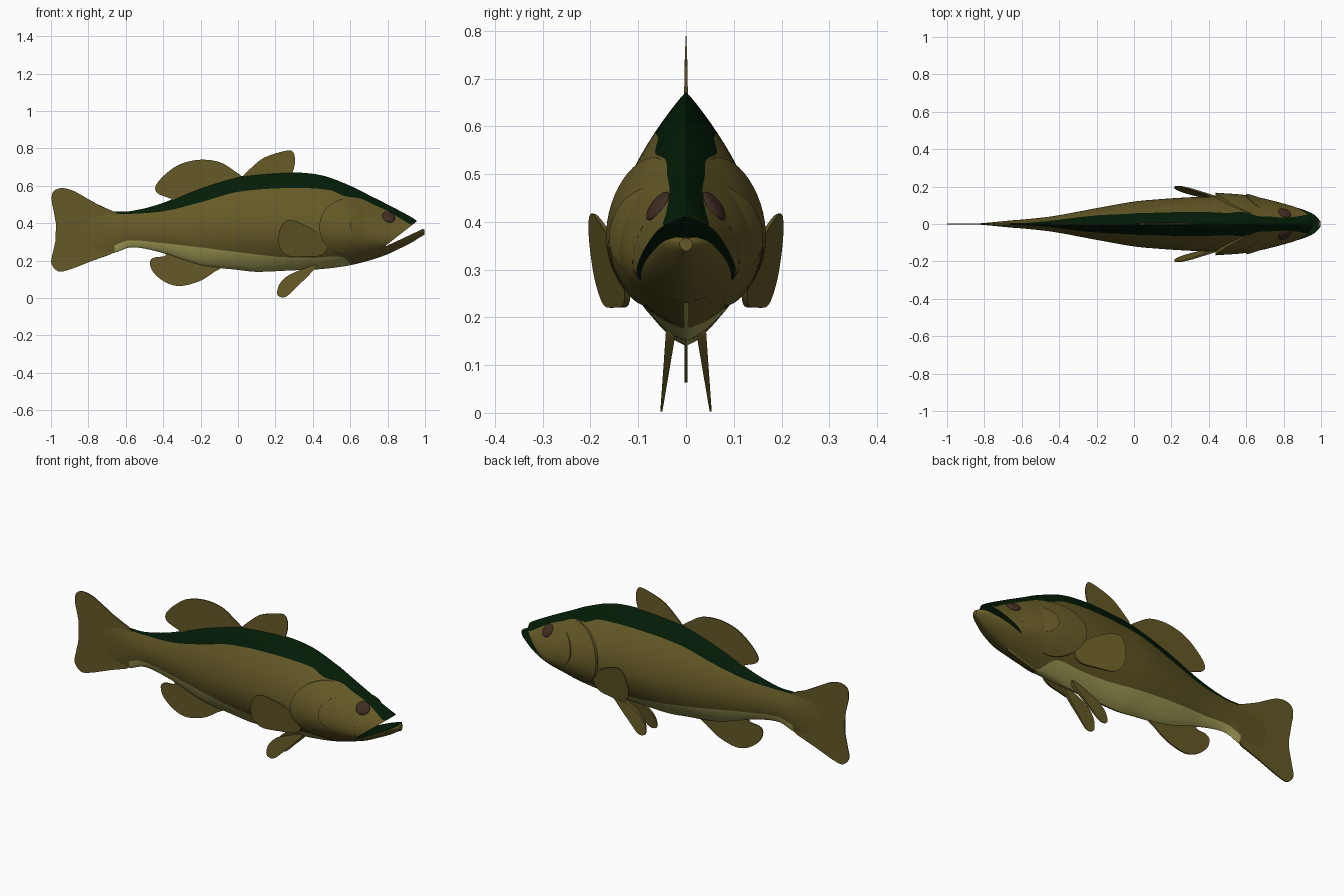
import bpy, bmesh, math
from mathutils import Vector, Matrix

if "Cube" in bpy.data.objects:
    bpy.data.objects.remove(bpy.data.objects["Cube"])


def material(name, rgb):
    m = bpy.data.materials.new(name)
    m.diffuse_color = (*rgb, 1.0)
    m.use_nodes = True
    m.node_tree.nodes["Principled BSDF"].inputs["Base Color"].default_value = m.diffuse_color
    return m


OLIVE = material("olive brown", (0.13, 0.102, 0.02))
GREEN = material("dark green", (0.001, 0.0115, 0.002))
CREAM = material("pale belly", (0.42, 0.39, 0.11))
EYE = material("eye brown", (0.05, 0.026, 0.016))
MATS = [OLIVE, GREEN, CREAM]

# Body stations: x, top z, bottom z, half width, z of the widest point
BODY = [
    (-0.84, 0.46, 0.24, 0.002, 0.355), (-0.74, 0.468, 0.236, 0.011, 0.355),
    (-0.66, 0.463, 0.242, 0.019, 0.355),
    (-0.57, 0.465, 0.271, 0.026, 0.36), (-0.42, 0.502, 0.245, 0.044, 0.36),
    (-0.20, 0.588, 0.175, 0.085, 0.365), (0.0, 0.648, 0.150, 0.12, 0.37),
    (0.10, 0.662, 0.140, 0.13, 0.37), (0.28, 0.672, 0.147, 0.142, 0.37),
    (0.45, 0.655, 0.155, 0.148, 0.365), (0.60, 0.60, 0.175, 0.15, 0.35),
    (0.70, 0.55, 0.20, 0.135, 0.33), (0.79, 0.505, 0.23, 0.112, 0.31),
    (0.88, 0.458, 0.272, 0.086, 0.325), (0.94, 0.424, 0.303, 0.064, 0.355),
    (0.97, 0.40, 0.323, 0.045, 0.36), (0.998, 0.367, 0.338, 0.014, 0.355)]
# Lower edge of the green back and upper edge of the pale belly: x, z
BACK = [(-0.70, 0.452), (-0.57, 0.45), (-0.39, 0.465), (-0.20, 0.512), (0.0, 0.567),
        (0.28, 0.588), (0.49, 0.577), (0.57, 0.545), (0.66, 0.53), (0.73, 0.497),
        (0.81, 0.46), (0.88, 0.418), (0.92, 0.395), (1.0, 0.38)]
BELLY = [(-0.70, 0.27), (-0.66, 0.282), (-0.58, 0.308), (-0.42, 0.295), (-0.20, 0.27),
         (0.0, 0.245), (0.22, 0.22), (0.40, 0.215), (0.56, 0.218), (0.62, 0.17), (1.0, 0.1)]


def sample(table, x, col=1):
    """Smooth interpolation of one table column."""
    n = len(table)
    i = max(j for j in range(n - 1) if table[j][0] <= x or j == 0)

    def slope(j):
        a, b = table[max(j - 1, 0)], table[min(j + 1, n - 1)]
        return (b[col] - a[col]) / (b[0] - a[0])
    p, q = table[i], table[i + 1]
    h = q[0] - p[0]
    s = min(max((x - p[0]) / h, 0), 1)
    return ((2 * s**3 - 3 * s**2 + 1) * p[col] + (s**3 - 2 * s**2 + s) * h * slope(i)
            + (3 * s**2 - 2 * s**3) * q[col] + (s**3 - s**2) * h * slope(i + 1))


def top(x): return sample(BODY, x, 1)
def bottom(x): return sample(BODY, x, 2)
def roof(x): return min(0.28 + (x - 0.79) * 0.78, top(x))
def floor(x): return min(0.276 + (x - 0.79) * 0.47, top(x) - 0.001)
def back(x): return min(sample(BACK, x), top(x) - 0.004)
def belly(x): return max(sample(BELLY, x), bottom(x) + 0.0005)


def half_width(x, z):
    t, b, w, m = (sample(BODY, x, c) for c in (1, 2, 3, 4))
    u = (z - m) / (t - m) if z > m else (m - z) / (m - b)
    c = max(math.cos(math.pi / 2 * min(u, 1)), 0)
    return w * c ** (0.92 if z > m else 0.7)


def finish(name, bm, mats):
    bmesh.ops.remove_doubles(bm, verts=bm.verts, dist=1e-5)
    bmesh.ops.recalc_face_normals(bm, faces=bm.faces)
    me = bpy.data.meshes.new(name)
    bm.to_mesh(me)
    bm.free()
    for m in mats:
        me.materials.append(m)
    ob = bpy.data.objects.new(name, me)
    bpy.context.collection.objects.link(ob)
    return ob


def loft(name, x0, x1, steps, levels, bands, closing, caps):
    """Skin rings along x; each band between two levels has (rows, material index)."""
    bm = bmesh.new()
    rings = []
    for i in range(steps + 1):
        x = x0 + (x1 - x0) * i / steps
        zs = [levels[0](x)]
        for k, (rows, _) in enumerate(bands):
            a, b = levels[k](x), levels[k + 1](x)
            zs += [a + (b - a) * r / rows for r in range(1, rows + 1)]
        side = [(half_width(x, z), z) for z in zs]
        ring = [(x, -y, z) for y, z in side] + [(x, y, z) for y, z in reversed(side)]
        rings.append([bm.verts.new(p) for p in ring])
    row_mat = [m for rows, m in bands for _ in range(rows)]
    mats = row_mat + [closing] + row_mat[::-1] + [row_mat[0]]
    n = len(rings[0])
    for a, b in zip(rings, rings[1:]):
        for j in range(n):
            f = bm.faces.new((a[j], a[(j + 1) % n], b[(j + 1) % n], b[j]))
            f.material_index = mats[j]
    for ring, m in zip((rings[0], rings[-1]), caps):
        bm.faces.new(ring).material_index = m
    return finish(name, bm, MATS)


# Tail root, trunk and head, then the two jaws of the open mouth
loft("tail_root", -0.84, -0.66, 12, [top, bottom], [(24, 0)], 0, (0, 0))
loft("body", -0.66, 0.79, 110, [top, back, belly, bottom], [(7, 1), (14, 0), (9, 2)], 0, (0, 1))
loft("upper_jaw", 0.79, 0.955, 16, [top, lambda x: max(back(x), roof(x) + 0.001), roof],
     [(7, 1), (8, 0)], 1, (1, 1))
# the mouth floor is the closing strip across the top of the ring
jaw = loft("lower_jaw", 0.79, 0.998, 18, [floor, bottom], [(10, 0)], 0, (0, 0))
for f in jaw.data.polygons:
    if f.normal.z > 0.5 and abs(f.center.z - floor(f.center.x)) < 0.002:
        f.material_index = 1


def fin(name, pts, thick, offset=lambda x, z: 0.0):
    """Thin plate from a smoothed closed outline in x and z."""
    n = len(pts)
    line = []
    for i in range(n):
        p0, p1, p2, p3 = (Vector(pts[(i + k) % n]) for k in (-1, 0, 1, 2))
        for s in (0, 0.2, 0.4, 0.6, 0.8):
            line.append(0.5 * (2 * p1 + (p2 - p0) * s + (2 * p0 - 5 * p1 + 4 * p2 - p3) * s**2
                               + (3 * p1 - p0 - 3 * p2 + p3) * s**3))
    bm = bmesh.new()
    sides = [[bm.verts.new((x, offset(x, z) + d * thick(x, z), z)) for x, z in line]
             for d in (-1, 1)]
    for side in sides:
        bm.faces.new(side)
    m = len(line)
    for i in range(m):
        j = (i + 1) % m
        bm.faces.new((sides[0][i], sides[0][j], sides[1][j], sides[1][i]))
    bmesh.ops.triangulate(bm, faces=[f for f in bm.faces if len(f.verts) > 4])
    return finish(name, bm, [OLIVE])


# Fins on the centre line
fin("tail_fin", [(-0.64, 0.43), (-0.67, 0.464), (-0.74, 0.493), (-0.82, 0.54), (-0.89, 0.577),
                 (-0.95, 0.587), (-0.99, 0.565), (-0.995, 0.51), (-0.975, 0.43), (-0.97, 0.34),
                 (-0.988, 0.25), (-0.998, 0.185), (-0.96, 0.142), (-0.90, 0.152),
                 (-0.82, 0.183), (-0.74, 0.214), (-0.67, 0.24), (-0.64, 0.29)],
    lambda x, z: 0.002 + 0.009 * (x + 1))
fin("rear_dorsal_fin", [(-0.44, 0.60), (-0.39, 0.66), (-0.31, 0.715), (-0.205, 0.739),
                        (-0.10, 0.727), (-0.02, 0.68), (0.02, 0.645), (0.0, 0.60), (-0.2, 0.54),
                        (-0.33, 0.505), (-0.36, 0.53), (-0.43, 0.56)],
    lambda x, z: 0.003)
fin("front_dorsal_fin", [(0.03, 0.65), (0.07, 0.695), (0.14, 0.75), (0.25, 0.786), (0.293, 0.782),
                         (0.305, 0.73), (0.29, 0.668), (0.26, 0.63), (0.06, 0.62)],
    lambda x, z: 0.001 + 0.025 * (0.79 - z))
fin("anal_fin", [(-0.47, 0.195), (-0.455, 0.14), (-0.39, 0.085), (-0.31, 0.064), (-0.205, 0.09),
                 (-0.125, 0.14), (-0.09, 0.165), (-0.12, 0.21), (-0.25, 0.22), (-0.37, 0.26),
                 (-0.39, 0.225), (-0.445, 0.217)],
    lambda x, z: 0.0035)


def cover(name, cx, cz, rx, rz, lift, sink, side):
    """Plate following the head, raised at its rear edge and sinking in at the front."""
    bm = bmesh.new()
    rings, seg = [], 48
    for k in range(1, 12):
        r = min(k, 10) / 10
        ring = []
        for i in range(seg):
            a = 2 * math.pi * i / seg
            x, z = cx + rx * r * math.cos(a), cz + rz * r * math.sin(a)
            s = (r * math.cos(a) + 1) / 2
            y = half_width(x, z) + lift - (lift + sink) * s
            ring.append(bm.verts.new((x, side * (y - (0.025 if k == 11 else 0)), z)))
        rings.append(ring)
    for a, b in zip(rings, rings[1:]):
        for i in range(seg):
            j = (i + 1) % seg
            bm.faces.new((a[i], a[j], b[j], b[i]))
    bm.faces.new(rings[0])
    bm.faces.new(rings[-1])
    return finish(name, bm, [OLIVE])


# Paired parts
for side, tag in ((-1, "right"), (1, "left")):
    fin("pectoral_fin_" + tag,
        [(0.217, 0.335), (0.235, 0.39), (0.275, 0.417), (0.345, 0.396), (0.435, 0.342),
         (0.48, 0.283), (0.445, 0.228), (0.355, 0.221), (0.265, 0.226), (0.222, 0.273)],
        lambda x, z: 0.002 + 0.015 * (x - 0.2),
        lambda x, z: side * (0.207 - 0.25 * (x - 0.22) + 0.15 * (z - 0.4)))
    fin("pelvic_fin_" + tag,
        [(0.21, 0.02), (0.22, 0.07), (0.265, 0.118), (0.355, 0.158), (0.425, 0.178),
         (0.38, 0.123), (0.31, 0.055), (0.265, 0.012), (0.235, 0.003)],
        lambda x, z: 0.002 + 0.05 * z,
        lambda x, z: side * (0.052 - 0.12 * z))
    cover("gill_cover_" + tag, 0.60, 0.38, 0.165, 0.155, 0.02, 0.012, side)
    cover("cheek_plate_" + tag, 0.70, 0.39, 0.10, 0.085, 0.013, 0.022, side)
    # eye lies flat on the slanted side of the head
    ex, ez, e = 0.805, 0.433, 0.01
    normal = Vector((-(half_width(ex + e, ez) - half_width(ex - e, ez)) / (2 * e), 1,
                     -(half_width(ex, ez + e) - half_width(ex, ez - e)) / (2 * e)))
    normal.y *= side
    turn = normal.to_track_quat('Z', 'Y').to_matrix().to_4x4()
    bm = bmesh.new()
    bmesh.ops.create_uvsphere(bm, u_segments=24, v_segments=14, radius=1.0)
    bm.transform(Matrix.Translation((ex, side * half_width(ex, ez), ez)) @ turn
                 @ Matrix.Diagonal((0.036, 0.036, 0.011, 1)))
    finish("eye_" + tag, bm, [EYE])

# Smooth shading with sharp rims
for ob in bpy.context.collection.objects:
    ob.select_set(True)
    bpy.context.view_layer.objects.active = ob
bpy.ops.object.shade_smooth_by_angle(angle=math.radians(40))
